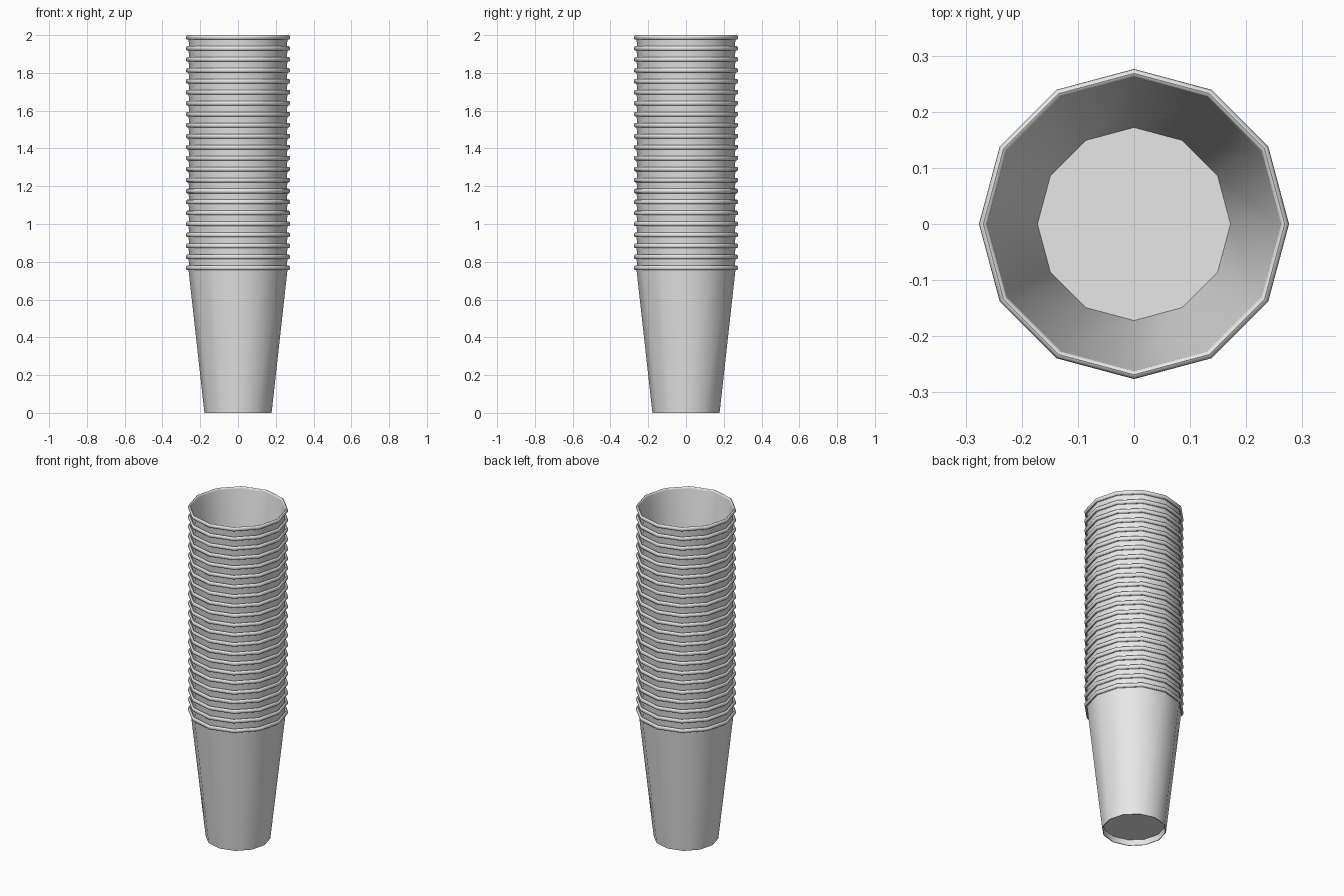
import bpy
import bmesh
from math import cos, sin, pi, radians

SIDES = 12
CUPS = 22
HEIGHT = 0.78
STEP = (2 - HEIGHT) / (CUPS - 1)

cube = bpy.data.objects.get("Cube")
if cube:
    bpy.data.objects.remove(cube, do_unlink=True)

grey = bpy.data.materials.new("light_grey")
grey.use_nodes = True
colour = (0.8, 0.8, 0.8, 1)
grey.diffuse_color = colour
grey.node_tree.nodes["Principled BSDF"].inputs["Base Color"].default_value = colour

# Cup section (radius, height): recessed underside, outer wall, rolled rim, inner wall, floor
rim = [(0.2685 + 0.0078 * cos(a), 0.768 + 0.012 * sin(a))
       for a in (radians(d) for d in range(-120, 181, 30))]
profile = [(0.172, 0.034), (0.174, 0), (0.178, 0), (0.262, 0.756)]
profile += rim + [(0.172, 0.038)]


def lathe(name, section):
    """Turn the section around z and close both ends with flat discs."""
    bm = bmesh.new()
    rings = []
    for r, z in section:
        rings.append([bm.verts.new((r * cos(2 * pi * i / SIDES),
                                    r * sin(2 * pi * i / SIDES), z))
                      for i in range(SIDES)])
    for low, high in zip(rings, rings[1:]):
        for i in range(SIDES):
            j = (i + 1) % SIDES
            bm.faces.new((low[i], low[j], high[j], high[i]))
    bm.faces.new(rings[0][::-1])
    bm.faces.new(rings[-1])
    bmesh.ops.recalc_face_normals(bm, faces=bm.faces[:])
    mesh = bpy.data.meshes.new(name)
    bm.to_mesh(mesh)
    bm.free()
    mesh.materials.append(grey)
    return mesh


cup_mesh = lathe("cup", profile)

# Smooth walls with crisp edges at the foot and floor
first = bpy.data.objects.new("cup_01", cup_mesh)
bpy.context.collection.objects.link(first)
bpy.ops.object.select_all(action="DESELECT")
first.select_set(True)
bpy.context.view_layer.objects.active = first
bpy.ops.object.shade_smooth_by_angle(angle=radians(40))

# Nested stack sharing one cup mesh
for n in range(1, CUPS):
    cup = bpy.data.objects.new(f"cup_{n + 1:02d}", cup_mesh)
    cup.location.z = n * STEP
    bpy.context.collection.objects.link(cup)
